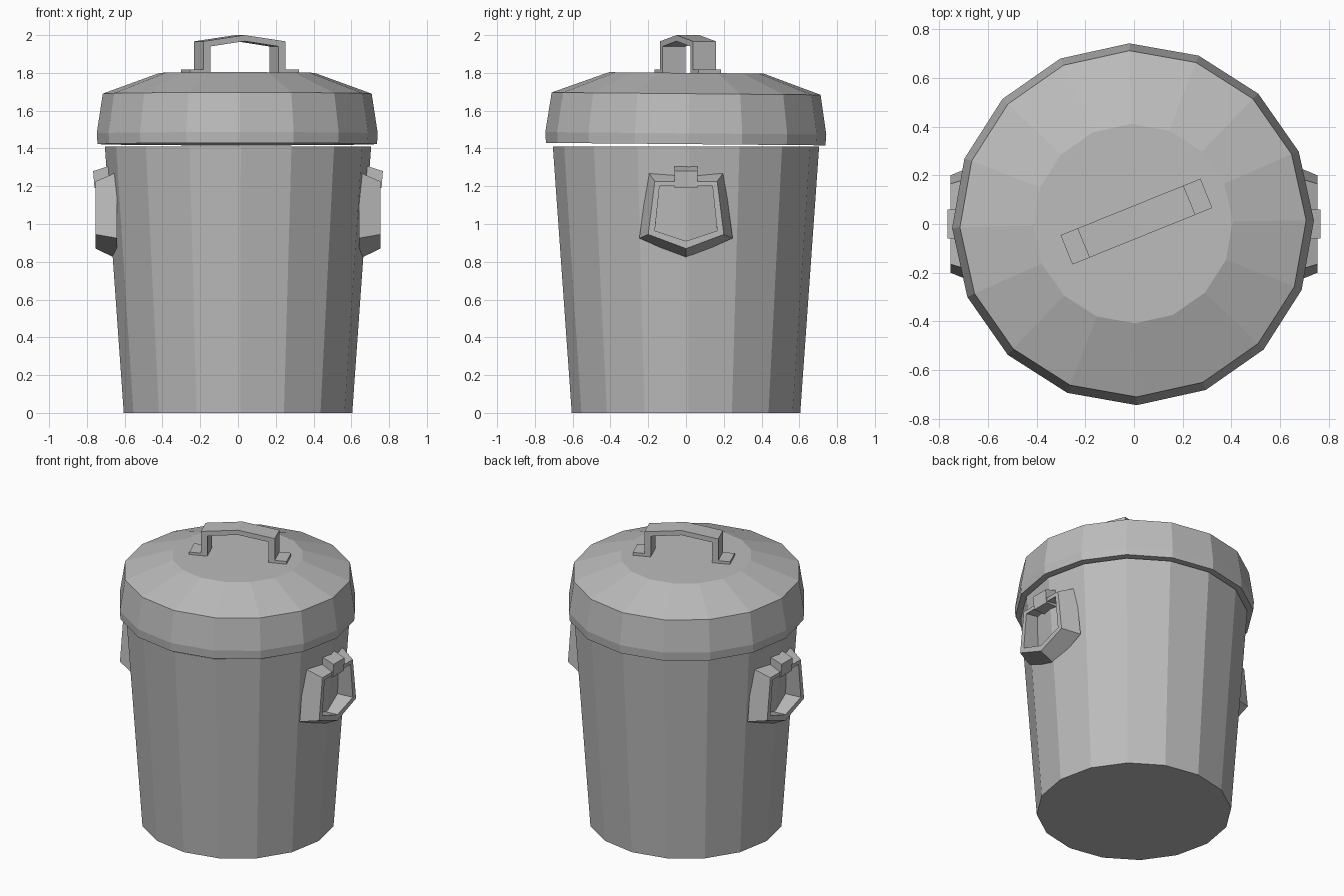
import bpy, bmesh, math
from mathutils import Matrix

default = bpy.data.objects.get("Cube")
if default:
    bpy.data.objects.remove(default, do_unlink=True)

SIDES = 16
TURN = math.radians(1.2)

metal = bpy.data.materials.new("grey metal")
metal.use_nodes = True
grey = (0.5, 0.5, 0.5, 1)
metal.diffuse_color = grey
metal.node_tree.nodes["Principled BSDF"].inputs["Base Color"].default_value = grey


def finish(name, bm, matrix=Matrix()):
    bm.transform(matrix)
    bmesh.ops.recalc_face_normals(bm, faces=bm.faces)
    mesh = bpy.data.meshes.new(name)
    bm.to_mesh(mesh)
    bm.free()
    mesh.materials.append(metal)
    obj = bpy.data.objects.new(name, mesh)
    bpy.context.collection.objects.link(obj)
    return obj


def bridge(bm, a, b):
    for i in range(len(a)):
        j = (i + 1) % len(a)
        bm.faces.new((a[i], a[j], b[j], b[i]))


def turned(name, profile, matrix=Matrix()):
    """Capped faceted solid of revolution from (radius, height) pairs."""
    bm = bmesh.new()
    rings = []
    for r, z in profile:
        angles = [TURN + math.tau * i / SIDES for i in range(SIDES)]
        rings.append([bm.verts.new((r * math.cos(a), r * math.sin(a), z)) for a in angles])
    for a, b in zip(rings, rings[1:]):
        bridge(bm, a, b)
    bm.faces.new(rings[0])
    bm.faces.new(rings[-1])
    return finish(name, bm, matrix)


def extruded(name, outline, width, matrix=Matrix()):
    """Outline in the xz plane given depth along y."""
    bm = bmesh.new()
    near, far = [[bm.verts.new((x, y, z)) for x, z in outline] for y in (-width / 2, width / 2)]
    bridge(bm, near, far)
    bm.faces.new(near)
    bm.faces.new(far)
    return finish(name, bm, matrix)


def handle_loop(bm, x, top, low, tip):
    """Shield-shaped loop in the yz plane."""
    pts = [(-top[0], top[1]), (-low[0], low[1]), (0, tip), low, top]
    return [bm.verts.new((x, y, z)) for y, z in pts]


# Can and lid
turned("can_body", [(0.605, 0), (0.705, 1.41)])
tilt = Matrix.Translation((-0.004, 0, 1.6)) @ Matrix.Rotation(-0.009, 4, "X") @ Matrix.Translation((0, 0, -1.6))
turned("lid", [(0.74, 1.423), (0.744, 1.48), (0.712, 1.69), (0.41, 1.8)], tilt)

# Lid handle: half outline mirrored into a full strap with feet
outer = [(0.31, 1.79), (0.31, 1.818), (0.235, 1.818), (0.235, 1.967)]
inner = [(0.195, 1.94), (0.195, 1.79)]
strap = outer + [(0, 2)] + [(-x, z) for x, z in reversed(outer)]
strap += [(-x, z) for x, z in reversed(inner)] + [(0, 1.968)] + inner
extruded("lid_handle", strap, 0.13,
         Matrix.Translation((0.01, 0.01, 0)) @ Matrix.Rotation(math.radians(22), 4, "Z"))

# Side handles with their clips
for side, angle in (("left", 0), ("right", math.pi)):
    spin = Matrix.Rotation(angle, 4, "Z")
    bm = bmesh.new()
    loops = [handle_loop(bm, 0.64, (0.2, 1.275), (0.247, 0.925), 0.815),
             handle_loop(bm, 0.755, (0.165, 1.225), (0.2, 0.945), 0.87),
             handle_loop(bm, 0.755, (0.14, 1.2), (0.165, 0.965), 0.91),
             handle_loop(bm, 0.64, (0.14, 1.215), (0.165, 0.96), 0.905)]
    for k in range(4):
        bridge(bm, loops[k], loops[(k + 1) % 4])
    finish(side + "_handle", bm, spin)
    clip = [(0.66, 1.305), (0.69, 1.305), (0.767, 1.28), (0.76, 1.19), (0.66, 1.19)]
    extruded(side + "_handle_clip", clip, 0.12, spin)
